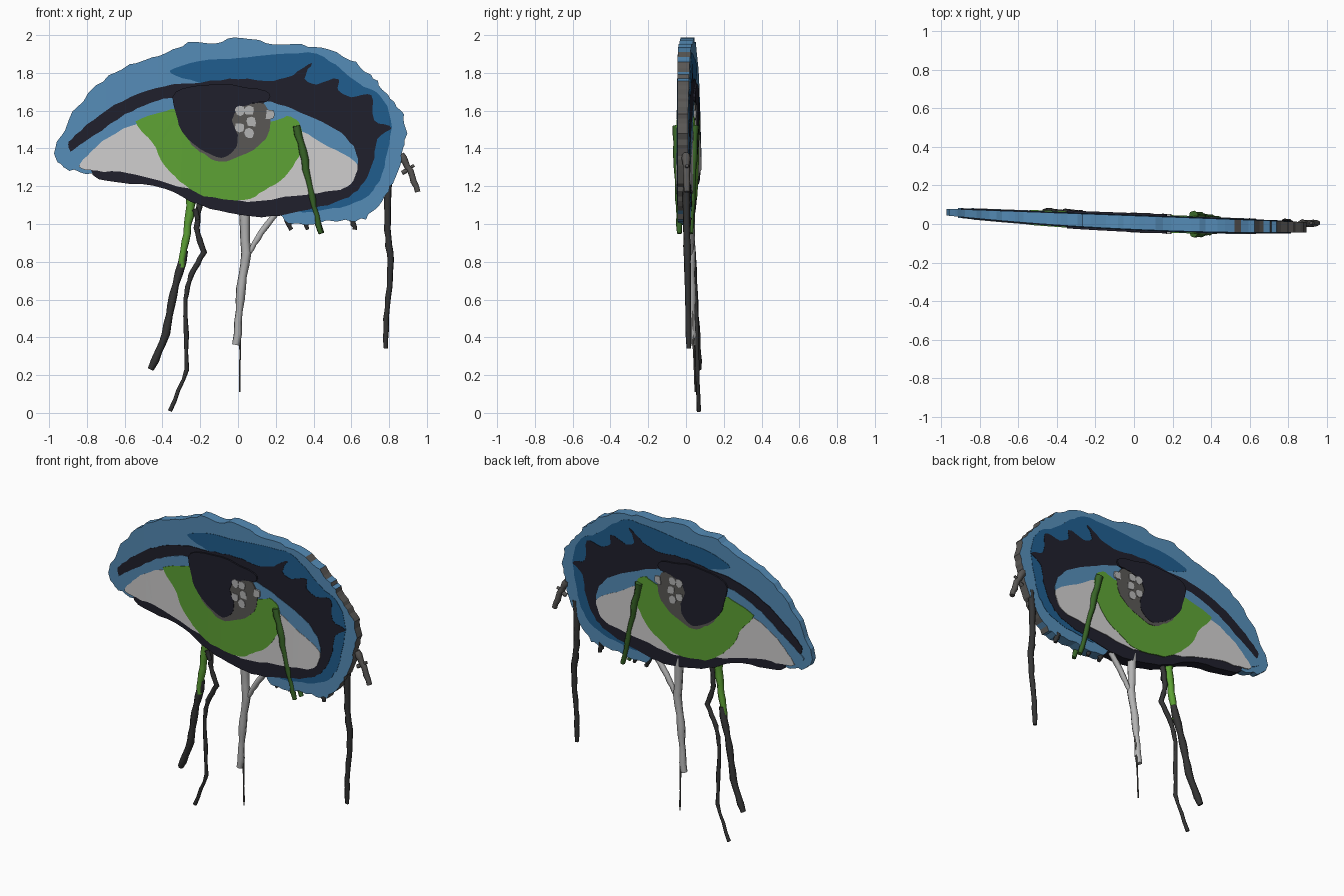
import bpy
import bmesh
import random
from mathutils import Vector

random.seed(4)
if "Cube" in bpy.data.objects:
    bpy.data.objects.remove(bpy.data.objects["Cube"], do_unlink=True)


def make_material(name, red, green, blue):
    mat = bpy.data.materials.new(name)
    mat.use_nodes = True
    mat.diffuse_color = (red, green, blue, 1)
    mat.node_tree.nodes["Principled BSDF"].inputs["Base Color"].default_value = (red, green, blue, 1)
    return mat


sky_blue = make_material("sky blue", .09, .26, .47)
deep_blue = make_material("deep blue", .014, .11, .27)
ink_black = make_material("ink black", .014, .014, .025)
eye_white = make_material("eye white", .62, .61, .61)
leaf_green = make_material("leaf green", .11, .36, .035)
moss_green = make_material("moss green", .04, .13, .02)
charcoal = make_material("charcoal", .035, .035, .035)
ash_grey = make_material("ash grey", .1, .095, .09)
pale_grey = make_material("pale grey", .45, .45, .45)


def smooth_loop(points, steps, ragged):
    """Closed smooth outline through the points, with a slightly torn edge."""
    pts = [Vector(p) for p in points]
    count = len(pts)
    loop = []
    for i in range(count):
        a, b, c, d = (pts[(i + k) % count] for k in (-1, 0, 1, 2))
        for s in range(steps):
            t = s / steps
            p = b + (c - a) * t / 2 + (a * 2 - b * 5 + c * 4 - d) * t**2 / 2
            p += (b * 3 - a - c * 3 + d) * t**3 / 2
            loop.append(p + Vector((random.uniform(-ragged, ragged), random.uniform(-ragged, ragged))))
    return loop


def back_y(x):
    return .043 - .037 * x


def front_y(x):
    return -.028 - .045 * x + .03 * x * x


def slab(name, points, mat, layer, steps=4, ragged=.004, rim=None):
    """Flat shape running through the leaning panel, visible on both faces."""
    lift = layer * .002
    bm = bmesh.new()
    loop = smooth_loop(points, steps, ragged)
    face = bm.faces.new([bm.verts.new((p.x, -1, p.y)) for p in loop])
    extruded = bmesh.ops.extrude_face_region(bm, geom=[face], use_keep_orig=True)
    for v in extruded["geom"]:
        if isinstance(v, bmesh.types.BMVert):
            v.co.y = 1
    bmesh.ops.triangulate(bm, faces=bm.faces[:])
    for i in range(-9, 10):
        bmesh.ops.bisect_plane(bm, geom=bm.verts[:] + bm.edges[:] + bm.faces[:],
                               plane_co=(i / 10, 0, 0), plane_no=(1, 0, 0))
    # Bend the flat sides onto the front and back of the panel
    for v in bm.verts:
        low, high = front_y(v.co.x) - lift, back_y(v.co.x) + lift
        v.co.y = low + (high - low) * (v.co.y + 1) / 2
    bmesh.ops.recalc_face_normals(bm, faces=bm.faces[:])
    bm.normal_update()
    for f in bm.faces:
        if rim and f.normal.x > .55:
            f.material_index = 1
    mesh = bpy.data.meshes.new(name)
    bm.to_mesh(mesh)
    bm.free()
    mesh.materials.append(mat)
    if rim:
        mesh.materials.append(rim)
    obj = bpy.data.objects.new(name, mesh)
    bpy.context.collection.objects.link(obj)
    return obj


def drip(name, points, mat, radius, y_top, y_end, taper=.6):
    """Knobbly strand of dried paint."""
    curve = bpy.data.curves.new(name, "CURVE")
    curve.dimensions = "3D"
    curve.bevel_depth = radius
    curve.bevel_resolution = 1
    curve.use_fill_caps = True
    path = []
    for (x, z), (u, w) in zip(points, points[1:]):
        path += [(x + (u - x) * k / 4, z + (w - z) * k / 4) for k in range(4)]
    path.append(points[-1])
    spline = curve.splines.new("POLY")
    spline.points.add(len(path) - 1)
    for i, (x, z) in enumerate(path):
        t = i / (len(path) - 1)
        wobble = random.uniform(-.2, .2) * radius
        spline.points[i].co = (x + wobble, y_top + (y_end - y_top) * t, z, 1)
        spline.points[i].radius = (1 - t + taper * t) * random.uniform(.8, 1.15)
    temp = bpy.data.objects.new(name + "_path", curve)
    bpy.context.collection.objects.link(temp)
    depsgraph = bpy.context.evaluated_depsgraph_get()
    mesh = bpy.data.meshes.new_from_object(temp.evaluated_get(depsgraph))
    bpy.data.objects.remove(temp, do_unlink=True)
    mesh.materials.clear()
    mesh.materials.append(mat)
    obj = bpy.data.objects.new(name, mesh)
    bpy.context.collection.objects.link(obj)


# Panel with torn edge
slab("eyelid_panel", [
    (-.97, 1.38), (-.92, 1.5), (-.85, 1.62), (-.72, 1.76), (-.58, 1.84), (-.42, 1.89),
    (-.26, 1.96), (-.12, 1.96), (.02, 1.99), (.2, 1.95), (.38, 1.94), (.56, 1.89),
    (.68, 1.81), (.75, 1.74), (.83, 1.64), (.88, 1.56), (.89, 1.45), (.86, 1.34),
    (.82, 1.22), (.76, 1.12), (.67, 1.03), (.56, 1.02), (.43, 1.01), (.28, 1.0),
    (.2, 1.05), (0, 1.07), (-.2, 1.12), (-.42, 1.21), (-.62, 1.24), (-.8, 1.27), (-.92, 1.3),
], sky_blue, 0, ragged=.008, rim=ash_grey)

# Dark eye shadow sweeping round the outer corner
slab("eye_shadow", [
    (-.36, 1.81), (-.2, 1.86), (0, 1.88), (.2, 1.9), (.42, 1.9), (.54, 1.82), (.64, 1.74),
    (.75, 1.68), (.81, 1.55), (.79, 1.38), (.75, 1.23), (.66, 1.13), (.5, 1.08), (.3, 1.08),
    (.3, 1.3), (.4, 1.6), (.2, 1.7), (0, 1.72), (-.25, 1.76),
], deep_blue, 1)

# Liner ring with lash spurs
slab("eye_liner", [
    (-.9, 1.4), (-.86, 1.47), (-.73, 1.58), (-.57, 1.67), (-.39, 1.73), (-.2, 1.75),
    (0, 1.77), (.19, 1.76), (.29, 1.79), (.39, 1.85), (.35, 1.77), (.42, 1.74), (.53, 1.77),
    (.53, 1.71), (.6, 1.67), (.71, 1.68), (.72, 1.55), (.81, 1.51), (.74, 1.45),
    (.71, 1.31), (.65, 1.2), (.56, 1.13), (.38, 1.08), (.17, 1.04), (0, 1.05),
    (-.2, 1.1), (-.39, 1.19), (-.63, 1.22), (-.76, 1.25), (-.79, 1.31),
], ink_black, 2)

# Lid crease inside the liner
slab("lid_crease", [
    (-.91, 1.35), (-.86, 1.4), (-.76, 1.47), (-.6, 1.58), (-.46, 1.64), (-.32, 1.67),
    (-.1, 1.6), (.1, 1.6), (.15, 1.65), (.28, 1.61), (.45, 1.54), (.57, 1.46),
    (.63, 1.37), (.6, 1.28), (.3, 1.25), (0, 1.25), (-.4, 1.3), (-.78, 1.3),
], sky_blue, 3)

slab("eyeball", [
    (-.84, 1.3), (-.8, 1.36), (-.68, 1.46), (-.52, 1.53), (-.3, 1.5), (.2, 1.5),
    (.33, 1.49), (.48, 1.41), (.62, 1.33), (.62, 1.25), (.56, 1.19), (.46, 1.17),
    (.3, 1.15), (.05, 1.12), (-.2, 1.17), (-.42, 1.23), (-.58, 1.27), (-.75, 1.28),
], eye_white, 4)

slab("iris", [
    (-.54, 1.54), (-.38, 1.6), (-.28, 1.6), (.14, 1.54), (.26, 1.57), (.32, 1.54),
    (.34, 1.45), (.32, 1.36), (.25, 1.25), (.14, 1.18), (.03, 1.13), (-.18, 1.15),
    (-.31, 1.23), (-.39, 1.31), (-.45, 1.43),
], leaf_green, 5)

slab("pupil_edge", [
    (-.25, 1.6), (-.26, 1.44), (-.18, 1.37), (-.09, 1.33), (.02, 1.36), (.13, 1.43),
    (.17, 1.52), (.15, 1.62), (.08, 1.64),
], ash_grey, 6)

slab("pupil", [
    (-.33, 1.7), (-.33, 1.58), (-.28, 1.47), (-.2, 1.4), (-.09, 1.35), (-.02, 1.39),
    (0, 1.47), (-.03, 1.55), (0, 1.61), (.08, 1.64), (.15, 1.65), (.15, 1.7), (-.1, 1.74),
], ink_black, 7)

# Broken highlights in the pupil
for i, (x, z) in enumerate([(.01, 1.6), (.06, 1.6), (.01, 1.51), (.07, 1.54), (.06, 1.48), (.17, 1.58)]):
    size = .02
    slab(f"glint_{i}", [(x - size, z - size), (x + size, z - size), (x + size, z + size),
                        (x - size, z + size)], pale_grey, 8, steps=2)

# Green tear on both faces
tear = [(.31, 1.52), (.35, 1.34), (.39, 1.14), (.44, .95)]
drip("front_tear", tear, moss_green, .024, -.05, -.035)
drip("back_tear", tear, moss_green, .024, .045, .025)

# Drips below the lower lid
drip("green_drip", [(-.25, 1.14), (-.27, .95), (-.3, .77)], leaf_green, .03, .02, .025)
drip("left_drip", [(-.28, .86), (-.34, .62), (-.38, .42), (-.46, .23)], charcoal, .022, .03, .065, .9)
drip("long_drip", [(-.2, 1.13), (-.22, .98), (-.18, .85), (-.25, .73), (-.28, .6), (-.27, .23),
                   (-.36, .01)], charcoal, .018, .02, .068)
drip("white_drip", [(.03, 1.1), (.04, .85), (.01, .6), (-.01, .36)], pale_grey, .026, .02, .035, .8)
drip("white_branch", [(.2, 1.06), (.1, .92), (.04, .82)], pale_grey, .02, .02, .025)
drip("thin_drip", [(.02, .6), (.01, .36), (.01, .11)], ash_grey, .007, .03, .05)
drip("right_drip", [(.8, 1.26), (.79, .97), (.81, .8), (.79, .55), (.78, .34)], charcoal, .022, 0, .015)

# Frayed scraps on the rim
drip("corner_scrap", [(.86, 1.37), (.91, 1.28), (.95, 1.17)], ash_grey, .024, 0, .005)
drip("corner_twig", [(.87, 1.27), (.93, 1.31)], ash_grey, .015, 0, .005)
for i, x in enumerate([-.23, .26, .35, .6]):
    drop = 1.08 if x < 0 else 1.03
    drip(f"rim_scrap_{i}", [(x, drop), (x + .02, drop - .06)], charcoal, .02, .01, .01)
